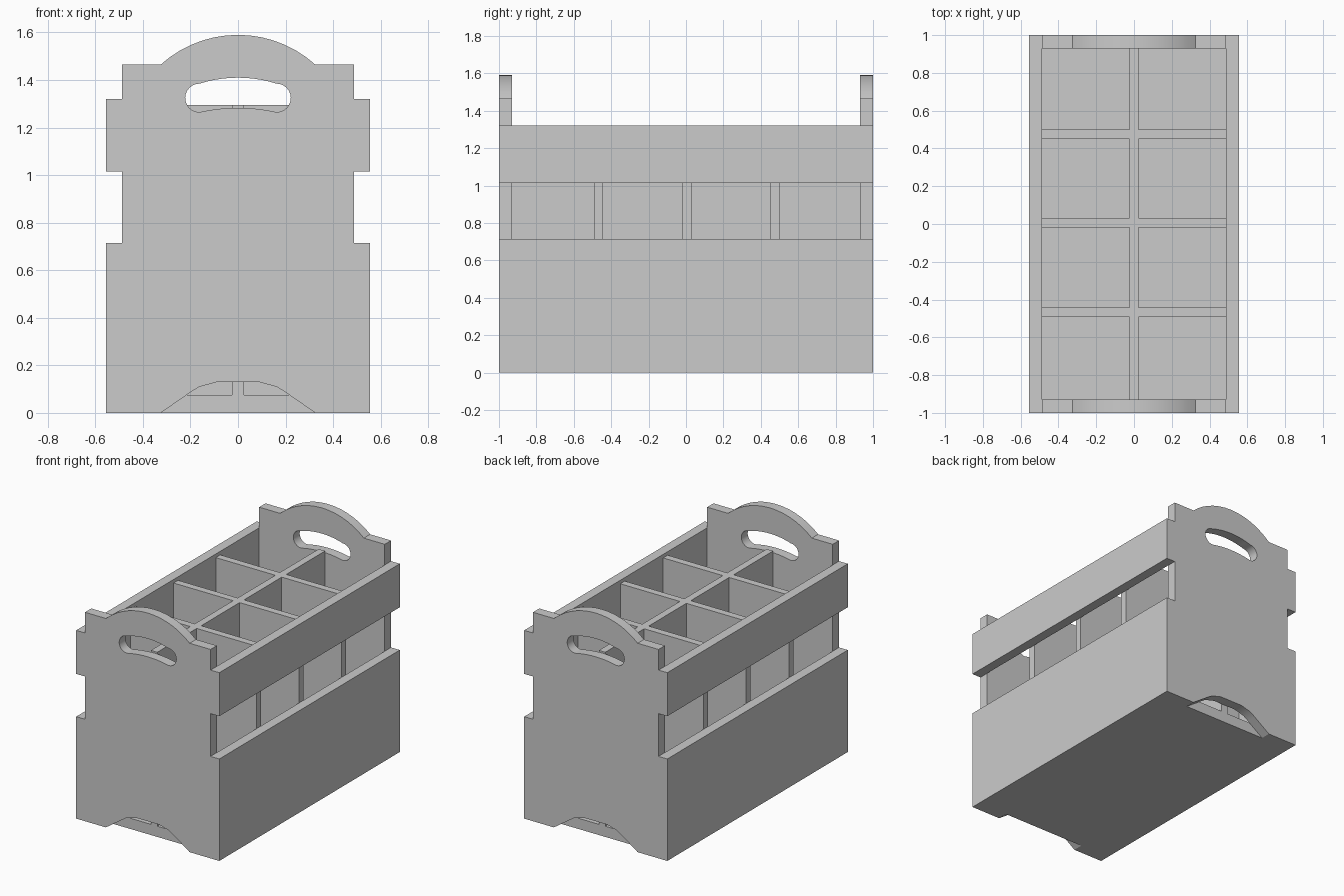
import bpy, bmesh, math

cube = bpy.data.objects.get("Cube")
if cube:
    bpy.data.objects.remove(cube, do_unlink=True)

grey = bpy.data.materials.new("plain_grey")
grey.use_nodes = True
grey.diffuse_color = (0.6, 0.6, 0.6, 1)
grey.node_tree.nodes["Principled BSDF"].inputs["Base Color"].default_value = (0.6, 0.6, 0.6, 1)

INNER, OUTER = 0.487, 0.555   # half widths inside and outside the slats
LENGTH, THICK = 1.0, 0.07     # half length and end panel thickness
FLOOR, DIVIDER_TOP, HALF = 0.075, 1.295, 0.025


def add_object(name, bm):
    bmesh.ops.recalc_face_normals(bm, faces=bm.faces)
    mesh = bpy.data.meshes.new(name)
    bm.to_mesh(mesh)
    bm.free()
    mesh.materials.append(grey)
    obj = bpy.data.objects.new(name, mesh)
    bpy.context.collection.objects.link(obj)
    return obj


def box(name, x, y, z):
    bm = bmesh.new()
    bmesh.ops.create_cube(bm, size=1)
    for v in bm.verts:
        for axis, (low, high) in enumerate((x, y, z)):
            v.co[axis] = high if v.co[axis] > 0 else low
    return add_object(name, bm)


def arch(half, base, rise, steps):
    """Circular arc from +half to -half, rising above base."""
    radius = (half * half + rise * rise) / (2 * rise)
    sweep = math.asin(half / radius)
    angles = [sweep * (1 - 2 * i / steps) for i in range(steps + 1)]
    return [(radius * math.sin(a), base + rise - radius + radius * math.cos(a)) for a in angles]


def panel(name, loops, y0, y1):
    """Flat board with holes: the first loop is the outline."""
    bm = bmesh.new()
    caps = ([], [])
    for loop in loops:
        rings = [[bm.verts.new((x, y, z)) for x, z in loop] for y in (y0, y1)]
        for cap, ring in zip(caps, rings):
            cap.extend(bm.edges.new((ring[i - 1], ring[i])) for i in range(len(ring)))
        a, b = rings
        for i in range(len(a)):
            bm.faces.new((a[i - 1], a[i], b[i], b[i - 1]))
    for cap in caps:
        bmesh.ops.triangle_fill(bm, edges=cap, use_beauty=True, normal=(0, 1, 0))
    return add_object(name, bm)


# Outline: arched top, stepped shoulders, arched foot cutout
foot = [(0.325, 0), (0.205, 0.083), (0.165, 0.109), (0.088, 0.13)]
outline = [(INNER, 0), (INNER, 1.465)] + arch(0.325, 1.465, 0.125, 14)
outline += [(-INNER, 1.465), (-INNER, 0)]
outline += [(-x, z) for x, z in foot] + foot[::-1]

# Curved grip hole with rounded ends
grip_x, grip_z, grip_r = 0.162, 1.325, 0.06
cap_end = [(grip_x + grip_r * math.sin(a), grip_z - grip_r * math.cos(a))
           for a in (math.pi * i / 12 for i in range(13))]
grip = cap_end + arch(grip_x, grip_z + grip_r, 0.025, 10)[1:-1]
grip += [(-x, z) for x, z in reversed(cap_end)]
grip += arch(grip_x, grip_z - grip_r, 0.018, 10)[-2:0:-1]

for name, y0, y1 in (("front_panel", -LENGTH, THICK - LENGTH),
                     ("back_panel", LENGTH - THICK, LENGTH)):
    board = panel(name, [outline, grip], y0, y1)
    bpy.ops.object.select_all(action='DESELECT')
    board.select_set(True)
    bpy.context.view_layer.objects.active = board
    bpy.ops.object.shade_smooth_by_angle(angle=math.radians(30))

# Side slats, flush with the end panels
for side, s in (("left", 1), ("right", -1)):
    x = sorted((s * INNER, s * OUTER))
    box(side + "_lower_slat", x, (-LENGTH, LENGTH), (0, 0.715))
    box(side + "_upper_slat", x, (-LENGTH, LENGTH), (1.015, 1.32))

# Floor board
inside = LENGTH - THICK
box("floor", (-INNER, INNER), (-inside, inside), (0, FLOOR))

# Cross dividers, with a centre divider in each bay
centres = (-0.468, 0.007, 0.474)
start = -inside
for i, y in enumerate(centres):
    box(f"cross_divider_{i + 1}", (-INNER, INNER), (y - HALF, y + HALF), (FLOOR, DIVIDER_TOP))
for i, end in enumerate([y - HALF for y in centres] + [inside]):
    box(f"centre_divider_{i + 1}", (-HALF, HALF), (start, end), (FLOOR, DIVIDER_TOP))
    start = end + 2 * HALF
